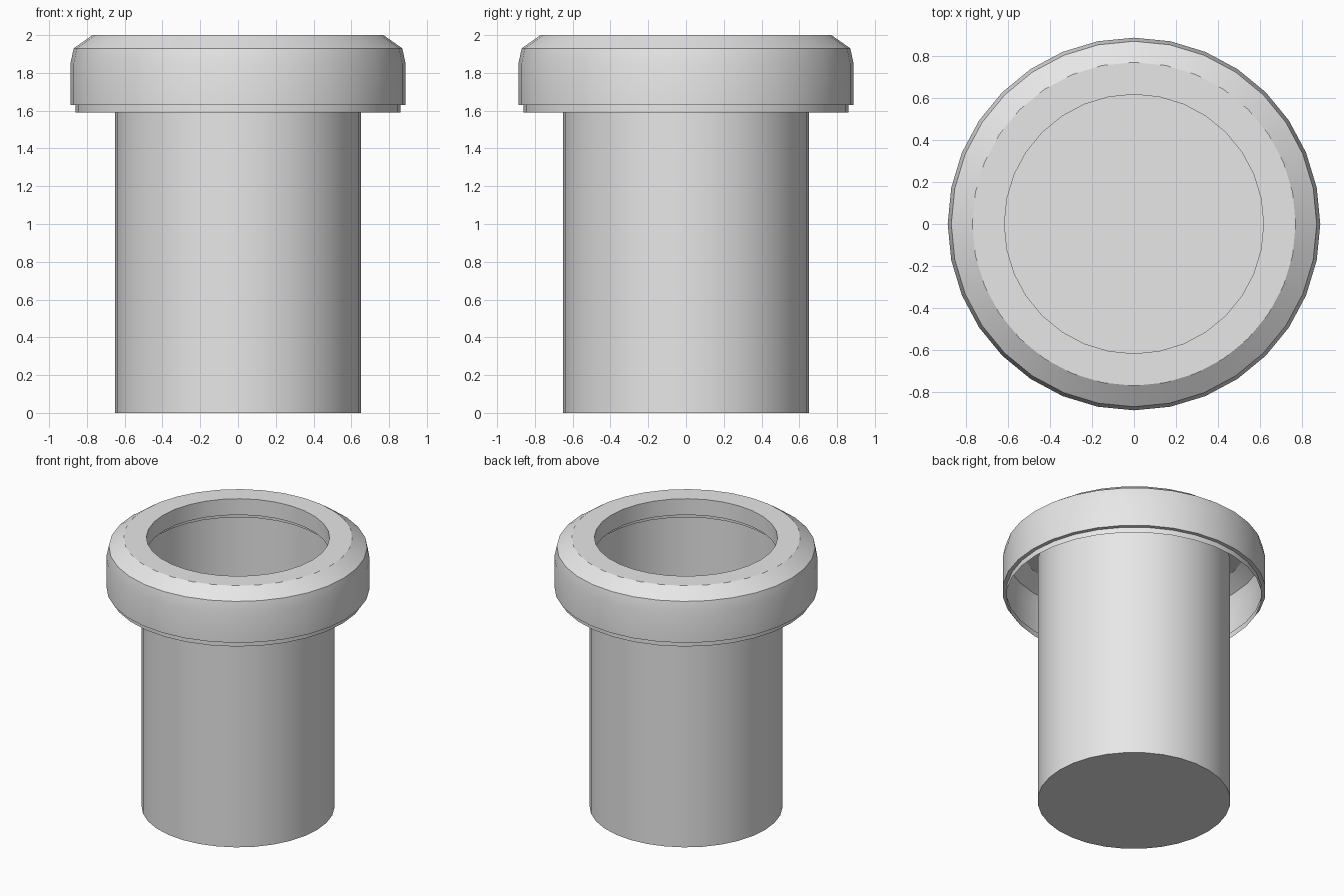
import bpy, bmesh, math

if "Cube" in bpy.data.objects:
    bpy.data.objects.remove(bpy.data.objects["Cube"])

SIDES = 32

grey = bpy.data.materials.new("light grey")
grey.diffuse_color = (0.8, 0.8, 0.8, 1)
grey.use_nodes = True
grey.node_tree.nodes["Principled BSDF"].inputs["Base Color"].default_value = grey.diffuse_color


def lathe(name, profile, cap_first=False):
    """Turn a (radius, height) profile around z into a thin shell."""
    bm = bmesh.new()
    rings = []
    for r, z in profile:
        ring = []
        for i in range(SIDES):
            a = 2 * math.pi * i / SIDES
            ring.append(bm.verts.new((r * math.cos(a), r * math.sin(a), z)))
        rings.append(ring)
    for lower, upper in zip(rings, rings[1:]):
        for i in range(SIDES):
            j = (i + 1) % SIDES
            bm.faces.new((lower[i], lower[j], upper[j], upper[i]))
    if cap_first:
        bm.faces.new(rings[0][::-1])
    mesh = bpy.data.meshes.new(name)
    bm.to_mesh(mesh)
    bm.free()
    mesh.materials.append(grey)
    obj = bpy.data.objects.new(name, mesh)
    bpy.context.collection.objects.link(obj)
    bpy.ops.object.select_all(action='DESELECT')
    obj.select_set(True)
    bpy.context.view_layer.objects.active = obj
    bpy.ops.object.shade_smooth_by_angle(angle=math.radians(30))
    return obj


# Tube: open at the top, closed at the bottom
lathe("tube", [(0.65, 0), (0.65, 1.85)], cap_first=True)

# Rim: hollow collar with a stepped skirt, chamfered top and inner lip
lathe("rim", [(0.86, 1.59), (0.86, 1.63), (0.887, 1.63), (0.887, 1.85),
              (0.87, 1.93), (0.77, 2.0), (0.617, 2.0), (0.617, 1.88)])
